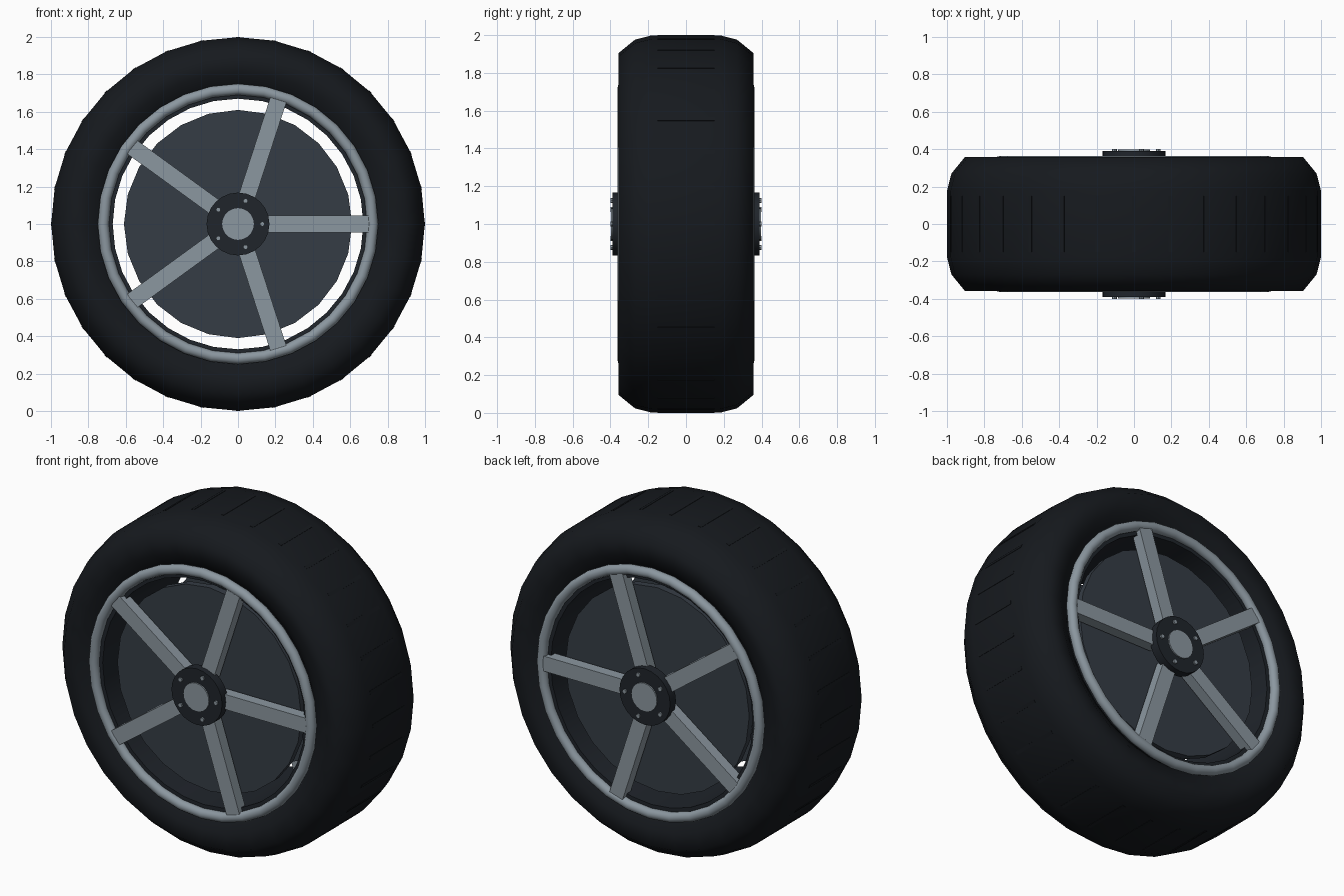
import bpy, bmesh
from math import cos, sin, pi, tau
from mathutils import Matrix, Vector

if "Cube" in bpy.data.objects:
    bpy.data.objects.remove(bpy.data.objects["Cube"])

CENTRE = Vector((0, 0, 1))


def material(name, rgb):
    m = bpy.data.materials.new(name)
    m.diffuse_color = (*rgb, 1)
    m.use_nodes = True
    m.node_tree.nodes["Principled BSDF"].inputs["Base Color"].default_value = m.diffuse_color
    return m


RUBBER = material("rubber", (0.008, 0.010, 0.013))
METAL = material("light_metal", (0.26, 0.31, 0.35))
DISC = material("disc_grey", (0.036, 0.046, 0.06))
DARK = material("dark_metal", (0.014, 0.018, 0.024))


def finish(bm, name, mat, angle=pi / 5):
    bmesh.ops.remove_doubles(bm, verts=bm.verts, dist=1e-5)
    bmesh.ops.recalc_face_normals(bm, faces=bm.faces)
    me = bpy.data.meshes.new(name)
    bm.to_mesh(me)
    bm.free()
    ob = bpy.data.objects.new(name, me)
    bpy.context.collection.objects.link(ob)
    me.materials.append(mat)
    if angle:
        bpy.ops.object.select_all(action='DESELECT')
        ob.select_set(True)
        bpy.context.view_layer.objects.active = ob
        bpy.ops.object.shade_smooth_by_angle(angle=angle)
    return ob


def lathe(name, profile, segs, mat, closed=True, offset=(0, 0), angle=pi / 5):
    """Spin (radius, y) points around the wheel axle."""
    bm = bmesh.new()
    rings = []
    for i in range(segs):
        a = tau * i / segs
        rings.append([bm.verts.new(CENTRE + Vector((r * cos(a) + offset[0], y, r * sin(a) + offset[1])))
                      for r, y in profile])
    n = len(profile)
    for i in range(segs):
        p, q = rings[i], rings[(i + 1) % segs]
        for j in range(n if closed else n - 1):
            k = (j + 1) % n
            bm.faces.new((p[j], p[k], q[k], q[j]))
    return finish(bm, name, mat, angle)


def plug(name, r, y0, y1, segs, mat, offset=(0, 0)):
    return lathe(name, [(0, y0), (r, y0), (r, y1), (0, y1)], segs, mat, False, offset)


def radial_boxes(name, count, r0, r1, y0, y1, width, mat):
    """Boxes pointing outward from the axle, evenly spaced."""
    bm = bmesh.new()
    for i in range(count):
        m = (Matrix.Translation(CENTRE) @ Matrix.Rotation(-tau * i / count, 4, 'Y')
             @ Matrix.Translation(((r0 + r1) / 2, (y0 + y1) / 2, 0))
             @ Matrix.Diagonal((r1 - r0, abs(y1 - y0), width, 1)))
        bmesh.ops.create_cube(bm, size=1, matrix=m)
    return finish(bm, name, mat, None)


# Tyre: half profile mirrored across the middle
half = [(0.70, 0.27), (0.75, 0.305), (0.81, 0.345), (0.905, 0.357), (0.976, 0.27), (0.999, 0.18)]
lathe("tyre", half + [(r, -y) for r, y in reversed(half)], 32, RUBBER, angle=pi / 2)

# Thin tread bars across the tyre
radial_boxes("tread_bars", 32, 0.97, 1.0, -0.15, 0.15, 0.02, RUBBER)

# Rim barrel
lathe("rim_barrel", [(0.67, -0.325), (0.705, -0.325), (0.705, 0.325), (0.67, 0.325)], 32, DARK)

for s, side in ((-1, "front"), (1, "back")):
    # Rounded rim lip
    lathe(side + "_rim_lip", [(0.72 + 0.03 * cos(tau * j / 12), s * 0.333 + 0.03 * sin(tau * j / 12))
                              for j in range(12)], 32, METAL, angle=pi / 2)
    # Backing disc
    plug(side + "_disc", 0.61, s * 0.23, s * 0.272, 24, DISC)
    # Five spokes
    radial_boxes(side + "_spokes", 5, 0.13, 0.70, s * 0.29, s * 0.355, 0.09, METAL)
    # Hub and centre cap
    plug(side + "_hub", 0.168, s * 0.335, s * 0.39, 24, DARK)
    plug(side + "_hub_cap", 0.085, s * 0.37, s * 0.398, 20, METAL)
    # Wheel bolts
    for i in range(5):
        a = tau * i / 5
        plug(f"{side}_bolt_{i + 1}", 0.013, s * 0.38, s * 0.4, 8, METAL, (0.13 * cos(a), 0.13 * sin(a)))
